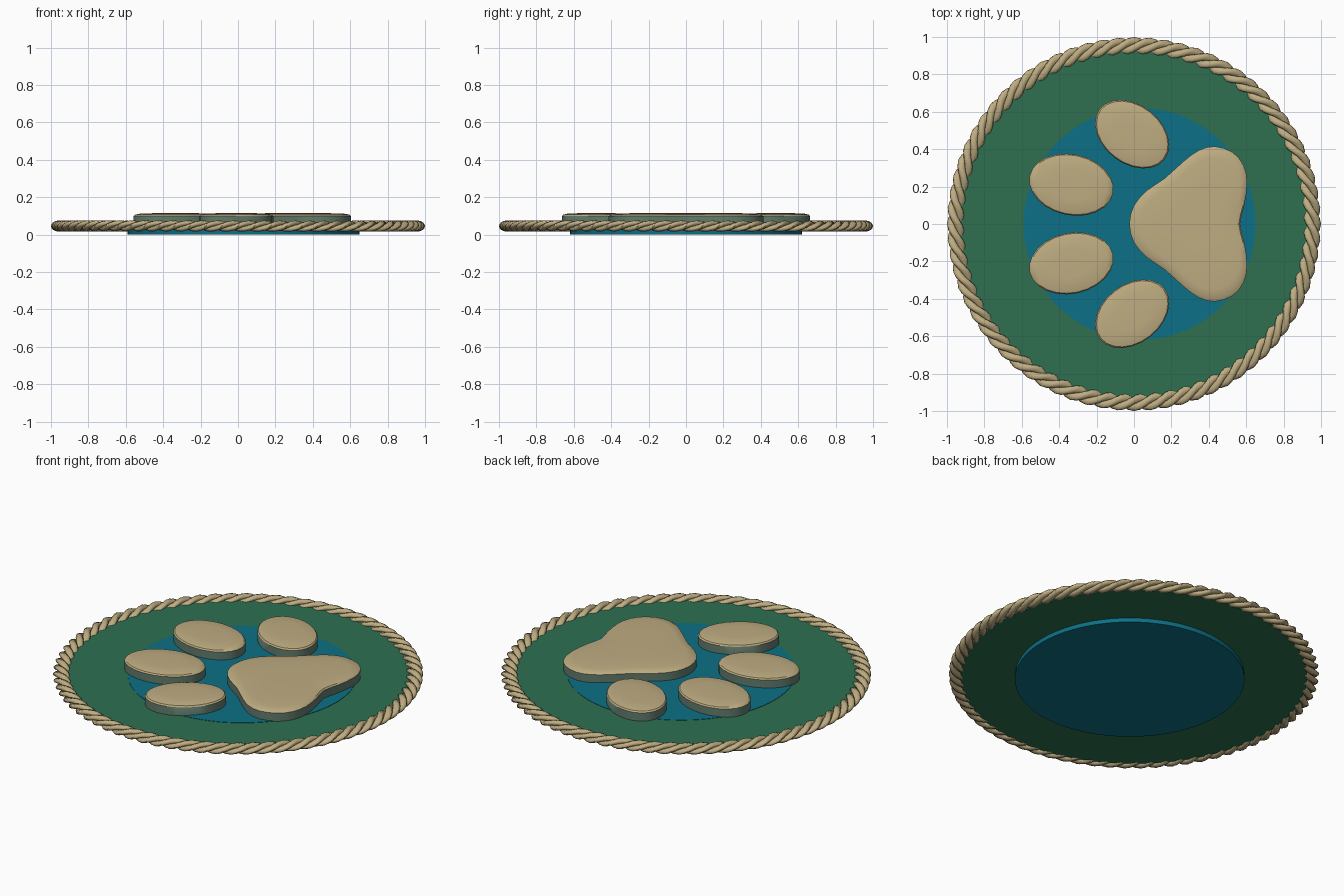
import bpy, bmesh, math
from mathutils import Vector

if "Cube" in bpy.data.objects:
    bpy.data.objects.remove(bpy.data.objects["Cube"])

def material(name, srgb):
    m = bpy.data.materials.new(name)
    lin = [((c / 255 + 0.055) / 1.055) ** 2.4 if c > 10 else c / 255 / 12.92 for c in srgb]
    m.diffuse_color = (*lin, 1)
    m.use_nodes = True
    m.node_tree.nodes["Principled BSDF"].inputs["Base Color"].default_value = m.diffuse_color
    return m

TAN = material("tan", (191, 173, 130))
SIDE = material("grey_green", (98, 124, 110))
GREEN = material("green", (46, 112, 81))
BLUE = material("blue", (12, 112, 134))

def finish(bm, name, mats, angle=35):
    bmesh.ops.recalc_face_normals(bm, faces=bm.faces)
    me = bpy.data.meshes.new(name)
    bm.to_mesh(me)
    bm.free()
    for m in mats:
        me.materials.append(m)
    ob = bpy.data.objects.new(name, me)
    bpy.context.collection.objects.link(ob)
    bpy.ops.object.select_all(action='DESELECT')
    ob.select_set(True)
    bpy.context.view_layer.objects.active = ob
    bpy.ops.object.shade_smooth_by_angle(angle=math.radians(angle))
    return ob

def disc(name, x, radius, z0, z1, mat):
    bm = bmesh.new()
    bmesh.ops.create_cone(bm, cap_ends=True, segments=72, radius1=radius, radius2=radius, depth=z1 - z0)
    bmesh.ops.translate(bm, verts=bm.verts, vec=(x, 0, (z0 + z1) / 2))
    finish(bm, name, [mat])

# Domed pad: straight grey-green wall, tan top
def pad(name, outline, centre):
    bm = bmesh.new()
    c = Vector(centre)
    rings = []
    for s, z in ((1, 0.04), (1, 0.099), (0.965, 0.107), (0.85, 0.112), (0.5, 0.115)):
        rings.append([bm.verts.new((*(c + (Vector(p) - c) * s), z)) for p in outline])
    n = len(outline)
    for k in range(len(rings) - 1):
        for i in range(n):
            j = (i + 1) % n
            f = bm.faces.new((rings[k][i], rings[k][j], rings[k + 1][j], rings[k + 1][i]))
            f.material_index = 1 if k == 0 else 0
    bm.faces.new(rings[-1])
    base = bm.faces.new(rings[0][::-1])
    base.material_index = 1
    finish(bm, name, [TAN, SIDE])

# Base discs
disc("green_base", 0, 0.935, 0.025, 0.05, GREEN)
disc("blue_inner_disc", 0.03, 0.62, 0.0, 0.052, BLUE)

# Four toes, mirrored across y
for label, cx, cy, a, b, deg in (("outer", -0.01, 0.48, 0.22, 0.157, -38),
                                 ("inner", -0.335, 0.21, 0.228, 0.163, -12)):
    t = math.radians(deg)
    for side, s in (("left", 1), ("right", -1)):
        pts = []
        for i in range(24):
            u = 2 * math.pi * i / 24
            px, py = a * math.cos(u), b * math.sin(u)
            pts.append((cx + px * math.cos(t) - py * math.sin(t),
                        s * (cy + px * math.sin(t) + py * math.cos(t))))
        pad(f"toe_{label}_{side}", pts, (cx, s * cy))

# Large palm pad, half outline mirrored and smoothed
half = [(-0.025, 0), (0.0, 0.1), (0.07, 0.18), (0.165, 0.245), (0.265, 0.335), (0.345, 0.393),
        (0.43, 0.415), (0.525, 0.385), (0.585, 0.315), (0.605, 0.22), (0.59, 0.1), (0.567, 0)]
ctrl = [Vector(p) for p in half + [(x, -y) for x, y in half[-2:0:-1]]]
palm = []
for i in range(len(ctrl)):
    p0, p1, p2, p3 = (ctrl[(i + d) % len(ctrl)] for d in (-1, 0, 1, 2))
    palm += [p1, (9 * (p1 + p2) - p0 - p3) / 16]
pad("palm_pad", palm, (0.36, 0))

# Twisted three-strand rope rim
STEPS, SIDES, TURNS = 432, 8, 24
bm = bmesh.new()
for strand in range(3):
    rings = []
    for i in range(STEPS):
        th = 2 * math.pi * i / STEPS
        ph = TURNS * th + strand * 2 * math.pi / 3
        ring = []
        for k in range(SIDES):
            q = 2 * math.pi * k / SIDES + ph
            u = 0.5 * math.cos(ph) + 0.52 * math.cos(q)
            v = 0.5 * math.sin(ph) + 0.52 * math.sin(q)
            r = 0.954 + 0.045 * u
            ring.append(bm.verts.new((r * math.cos(th), r * math.sin(th), 0.046 + 0.030 * v)))
        rings.append(ring)
    for i in range(STEPS):
        a, b = rings[i], rings[(i + 1) % STEPS]
        for k in range(SIDES):
            m = (k + 1) % SIDES
            bm.faces.new((a[k], a[m], b[m], b[k]))
finish(bm, "rope_rim", [TAN], 60)
